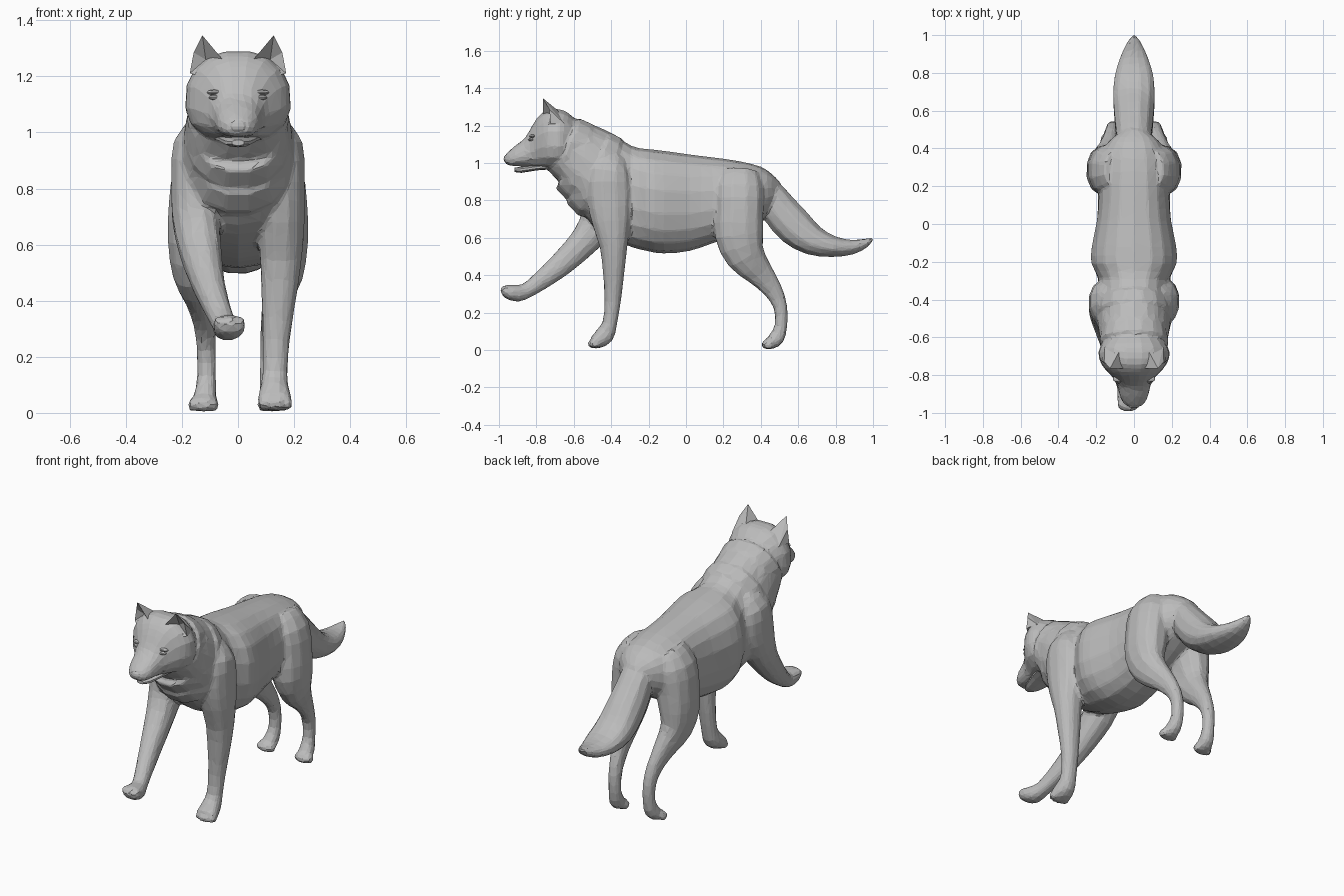
import bpy, bmesh, math
from mathutils import Vector

cube = bpy.data.objects.get("Cube")
if cube:
    bpy.data.objects.remove(cube)

fur = bpy.data.materials.new("grey fur")
fur.use_nodes = True
GREY = (0.5, 0.5, 0.5, 1)
fur.diffuse_color = GREY
fur.node_tree.nodes["Principled BSDF"].inputs["Base Color"].default_value = GREY


def finish(name, bm):
    bmesh.ops.recalc_face_normals(bm, faces=bm.faces)
    mesh = bpy.data.meshes.new(name)
    bm.to_mesh(mesh)
    bm.free()
    mesh.materials.append(fur)
    ob = bpy.data.objects.new(name, mesh)
    bpy.context.collection.objects.link(ob)
    return ob


def spline(rows, steps):
    """Catmull-Rom interpolation of rows of numbers."""
    out = []
    for i in range(len(rows) - 1):
        a, b, c, d = rows[max(i - 1, 0)], rows[i], rows[i + 1], rows[min(i + 2, len(rows) - 1)]
        for s in range(steps):
            t = s / steps
            out.append([q + t * (r - p) / 2 + t * t * (2 * p - 5 * q + 4 * r - u) / 2
                        + t ** 3 * (3 * q - p - 3 * r + u) / 2
                        for p, q, r, u in zip(a, b, c, d)])
    return out + [list(rows[-1])]


def loft(name, rows, sides=14, steps=2, upright=False, power=0.9):
    """Skin rings of (x, y, z, half width, half depth, top taper) along a path."""
    rows = spline(rows, steps)
    centres = [Vector(r[:3]) for r in rows]
    bm = bmesh.new()
    rings = []
    for i, row in enumerate(rows):
        along = centres[min(i + 1, len(rows) - 1)] - centres[max(i - 1, 0)]
        along = Vector((0, -1, 0)) if upright else along.normalized()
        wide = Vector((1, 0, 0))
        wide = (wide - along * wide.dot(along)).normalized()
        deep = wide.cross(along) if not upright else Vector((0, 0, 1))
        taper = row[5] if len(row) > 5 else 0
        ring = []
        for k in range(sides):
            a = math.tau * (k + 0.5) / sides
            c, s = (math.copysign(abs(f) ** power, f) for f in (math.cos(a), math.sin(a)))
            ring.append(bm.verts.new(centres[i] + wide * c * row[3] * (1 - taper * s)
                                     + deep * s * row[4]))
        rings.append(ring)
    for r, q in zip(rings, rings[1:]):
        for k in range(sides):
            n = (k + 1) % sides
            bm.faces.new((r[k], r[n], q[n], q[k]))
    bm.faces.new(rings[0])
    bm.faces.new(rings[-1])
    return finish(name, bm)


def sections(rows):
    """Turn (y, top, bottom, half width, taper) into loft rings."""
    return [(0, y, (t + b) / 2, w, (t - b) / 2, k) for y, t, b, w, k in rows]


def blob(name, centre, size):
    bm = bmesh.new()
    bmesh.ops.create_uvsphere(bm, u_segments=10, v_segments=6, radius=1)
    for v in bm.verts:
        v.co = Vector(c + p * s for c, p, s in zip(centre, v.co, size))
    return finish(name, bm)


def paw(name, x, y, z, spread):
    """A row of four toes."""
    return [blob("%s_toe_%d" % (name, i), (x + i * spread, y + abs(i) * .012, z),
                 (.018, .03, .024)) for i in (-1.5, -.5, .5, 1.5)]


# Torso and neck
skin = [loft("torso", sections([
    (.50, .90, .80, .05, 0), (.46, .94, .75, .11, 0), (.40, .98, .69, .16, .05),
    (.28, 1.01, .62, .19, .1), (.14, 1.03, .57, .19, .05), (.02, 1.045, .53, .198, 0),
    (-.12, 1.065, .515, .226, 0), (-.21, 1.075, .53, .228, 0), (-.29, 1.09, .55, .19, .05),
    (-.40, 1.16, .60, .205, .15), (-.50, 1.205, .67, .20, .1), (-.58, 1.235, .76, .185, 0),
    (-.66, 1.25, .87, .17, 0), (-.72, 1.24, .96, .12, 0)]), sides=18, upright=True, power=.85)]

# Layered ruff around the neck
for i, (y, z, w, d) in enumerate([(-.615, 1.06, .185, .18), (-.55, .985, .19, .217),
                                  (-.475, .925, .205, .247)]):
    skin.append(loft("neck_ruff_%d" % (i + 1), [
        (0, y - .035, z + .03, w * .85, d * .88), (0, y - .015, z + .015, w, d * .98),
        (0, y + .07, z - .01, w * .92, d * .92)], sides=16, steps=1))

# Head with muzzle
skin.append(loft("head", sections([
    (-.58, 1.22, 1.02, .12, .1), (-.63, 1.27, .98, .165, .06), (-.68, 1.29, .965, .19, .06),
    (-.74, 1.288, .965, .175, .06), (-.785, 1.255, .97, .138, .06), (-.82, 1.205, .975, .105, .1),
    (-.86, 1.135, .98, .086, .1), (-.91, 1.095, .982, .075, .1), (-.95, 1.06, .987, .055, .1),
    (-.968, 1.04, 1.0, .03, 0)]), sides=16, upright=True, power=.85))

# Tail
skin.append(loft("tail", [
    (0, .36, .90, .08, .06), (0, .435, .85, .09, .078), (0, .50, .75, .1, .1),
    (0, .585, .655, .108, .103), (0, .68, .585, .113, .083), (0, .79, .552, .104, .057),
    (0, .89, .55, .072, .04), (0, .96, .572, .038, .024), (0, 1.0, .597, .008, .008)], sides=12))

# Hind legs, mirrored
for side, label in ((1, "left"), (-1, "right")):
    path = [(.09, .29, .95, .07, .10), (.125, .285, .86, .105, .135), (.143, .285, .74, .107, .132),
            (.158, .285, .61, .095, .132), (.158, .32, .50, .075, .107), (.137, .395, .41, .052, .075),
            (.12, .465, .32, .039, .052), (.113, .505, .23, .035, .037), (.112, .508, .13, .034, .034),
            (.116, .485, .065, .04, .042), (.122, .45, .036, .046, .033), (.125, .42, .032, .042, .026)]
    skin.append(loft(label + "_hind_leg", [(side * p[0],) + p[1:] for p in path], sides=12))
    skin += paw(label + "_hind", side * .124, .425, .028, .025)

# Standing left foreleg with shoulder
skin.append(loft("left_foreleg", [
    (.10, -.39, 1.02, .07, .07), (.135, -.41, .94, .10, .115), (.15, -.41, .83, .09, .125),
    (.153, -.40, .69, .087, .107), (.153, -.387, .55, .076, .075), (.145, -.387, .40, .062, .057),
    (.136, -.392, .26, .049, .044), (.132, -.408, .14, .045, .04), (.13, -.435, .08, .053, .052),
    (.131, -.475, .048, .062, .042), (.132, -.505, .042, .055, .032)], sides=12))
skin += paw("left_fore", .133, -.505, .033, .029)

# Raised right foreleg with shoulder
skin.append(loft("right_foreleg", [
    (-.10, -.39, 1.02, .07, .07), (-.135, -.41, .94, .10, .115), (-.15, -.425, .83, .09, .125),
    (-.15, -.46, .70, .087, .107), (-.135, -.54, .585, .077, .082), (-.107, -.66, .465, .06, .067),
    (-.075, -.77, .375, .048, .052), (-.05, -.85, .318, .043, .042), (-.038, -.90, .303, .053, .046),
    (-.03, -.945, .31, .058, .041), (-.03, -.975, .32, .05, .03)], sides=12))
skin += paw("right_fore", -.031, -.972, .32, .026)

# Fuse the parts into one faceted skin
bpy.ops.object.select_all(action='DESELECT')
for ob in skin:
    ob.select_set(True)
body = skin[0]
body.name = "body"
bpy.context.view_layer.objects.active = body
bpy.ops.object.join()
fuse = body.modifiers.new("Fuse", 'REMESH')
fuse.mode = 'VOXEL'
fuse.voxel_size = 0.01
relax = body.modifiers.new("Relax", 'SMOOTH')
relax.factor, relax.iterations = 0.5, 4
facet = body.modifiers.new("Facet", 'DECIMATE')
facet.ratio = 0.06

# Lower jaw and nose
loft("lower_jaw", sections([(-.72, 1.0, .965, .09, 0), (-.80, .99, .96, .07, 0),
                            (-.88, .98, .947, .046, 0), (-.918, .974, .953, .022, 0)]),
     sides=10, upright=True)
blob("nose", (0, -.955, 1.022), (.036, .02, .024))

# Eyes, brows and ears
for side, label in ((1, "left"), (-1, "right")):
    blob(label + "_eye", (side * .08, -.826, 1.125), (.026, .018, .01))
    blob(label + "_brow", (side * .08, -.82, 1.143), (.034, .018, .01))
    bm = bmesh.new()
    outer, low, inner, back, rear, tip, bend, hollow = [
        bm.verts.new((side * x, y, z)) for x, y, z in (
            (.172, -.725, 1.21), (.12, -.765, 1.20), (.055, -.765, 1.26), (.07, -.66, 1.26),
            (.155, -.65, 1.21), (.127, -.765, 1.346), (.158, -.73, 1.285), (.115, -.715, 1.26))]
    for f in ((low, outer, hollow), (inner, low, hollow), (outer, bend, hollow),
              (bend, tip, hollow), (tip, inner, hollow), (outer, rear, bend), (bend, rear, tip),
              (rear, back, tip), (back, inner, tip), (outer, low, inner, back, rear)):
        bm.faces.new(f)
    finish(label + "_ear", bm)
